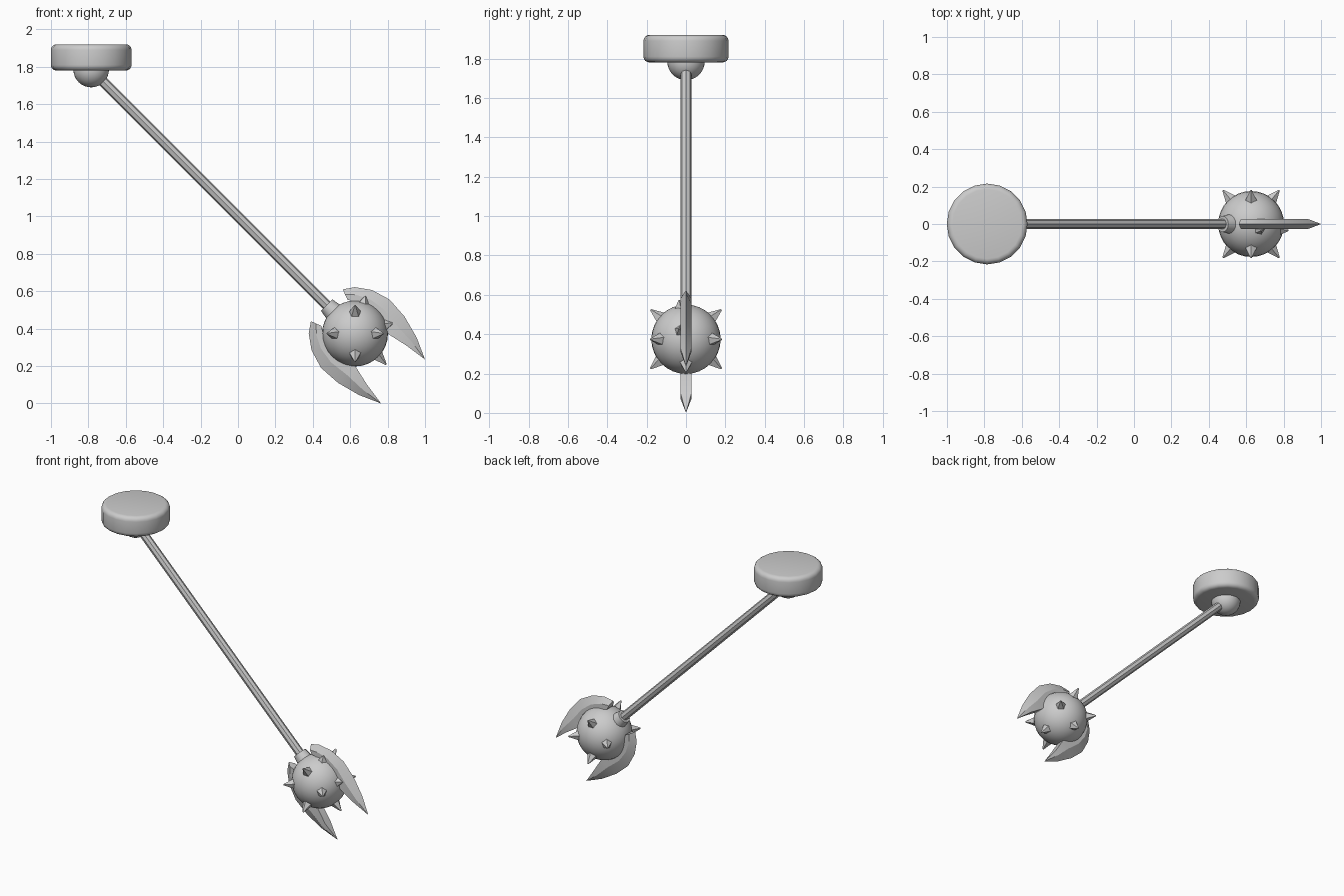
import bpy, bmesh, math
from mathutils import Vector

cube = bpy.data.objects.get("Cube")
if cube:
    bpy.data.objects.remove(cube)

grey = bpy.data.materials.new("plain_grey")
grey.use_nodes = True
grey.diffuse_color = (0.6, 0.6, 0.6, 1)
grey.node_tree.nodes["Principled BSDF"].inputs["Base Color"].default_value = (0.6, 0.6, 0.6, 1)

HUB = Vector((-0.785, 0, 1.785))
BALL = Vector((0.626, 0, 0.374))
AXIS = (BALL - HUB).normalized()
RADIUS = 0.176


def finish(name, smooth_angle=None):
    obj = bpy.context.object
    obj.name = name
    obj.data.materials.append(grey)
    if smooth_angle:
        bpy.ops.object.shade_smooth_by_angle(angle=math.radians(smooth_angle))
    return obj


def cone(name, start, end, r1, r2, sides, smooth_angle=None):
    direction = end - start
    bpy.ops.mesh.primitive_cone_add(
        vertices=sides, radius1=r1, radius2=r2, depth=direction.length,
        location=(start + end) / 2,
        rotation=direction.to_track_quat("Z", "Y").to_euler())
    return finish(name, smooth_angle)


def ball(name, center, radius):
    bpy.ops.mesh.primitive_uv_sphere_add(segments=32, ring_count=16,
                                         radius=radius, location=center)
    return finish(name, 40)


# Rounded disc and its joint
disc = cone("ceiling_disc", HUB + Vector((0, 0, -0.005)), HUB + Vector((0, 0, 0.135)),
            0.216, 0.216, 20)
bevel = disc.modifiers.new("rounded_rim", "BEVEL")
bevel.width = 0.03
bevel.segments = 4
bevel.limit_method = "ANGLE"
bevel.angle_limit = math.radians(40)
bpy.ops.object.modifier_apply(modifier="rounded_rim")
bpy.ops.object.shade_smooth_by_angle(angle=math.radians(40))
ball("joint", HUB, 0.095)

# Shaft, collar and head
cone("shaft", HUB, BALL, 0.028, 0.028, 8)
cone("collar", BALL - AXIS * 0.215, BALL - AXIS * 0.12, 0.043, 0.06, 16, 40)
ball("head", BALL, RADIUS)

# Spikes: four on each side, one at the end, two beside the upper blade
spikes = [(AXIS.x, 0, AXIS.z), (0.2, -0.035, 0.055), (0.055, -0.035, 0.2)]
for side in (-1, 1):
    for s in (-1, 1):
        spikes += [(s * 0.15, side * 0.18, 0), (0, side * 0.18, s * 0.15)]
for i, d in enumerate(spikes):
    d = Vector(d).normalized()
    length = 0.21 if i in (1, 2) else 0.235
    cone(f"spike_{i + 1}", BALL + d * 0.16, BALL + d * length, 0.038, 0.004, 5)

# Curved blades: sharp outer edge, thick inner edge, mirrored across the shaft
OUTER = [(0.56, 0.61), (0.625, 0.622), (0.715, 0.607), (0.81, 0.556),
         (0.89, 0.465), (0.955, 0.353)]
INNER = [(0.585, 0.555), (0.64, 0.54), (0.70, 0.505), (0.75, 0.45),
         (0.805, 0.37), (0.90, 0.31)]
TIP = (1.0, 0.235)
THICK = 0.028


def blade(name, flip):
    bm = bmesh.new()

    def vert(p, y):
        x, z = (1 - p[1], 1 - p[0]) if flip else p
        return bm.verts.new((x, y, z))

    rings = []
    for o, n in zip(OUTER, INNER):
        ridge = (o[0] * 0.5 + n[0] * 0.5, o[1] * 0.5 + n[1] * 0.5)
        rings.append([vert(o, 0), vert(ridge, THICK), vert(n, THICK),
                      vert(n, -THICK), vert(ridge, -THICK)])
    tip = vert(TIP, 0)
    for a, b in zip(rings, rings[1:]):
        for i in range(5):
            j = (i + 1) % 5
            bm.faces.new((a[i], a[j], b[j], b[i]))
    for i in range(5):
        bm.faces.new((rings[-1][i], rings[-1][(i + 1) % 5], tip))
    bm.faces.new(rings[0])
    bmesh.ops.recalc_face_normals(bm, faces=bm.faces)
    mesh = bpy.data.meshes.new(name)
    bm.to_mesh(mesh)
    bm.free()
    obj = bpy.data.objects.new(name, mesh)
    bpy.context.collection.objects.link(obj)
    bpy.ops.object.select_all(action="DESELECT")
    obj.select_set(True)
    bpy.context.view_layer.objects.active = obj
    finish(name, 25)


blade("upper_blade", False)
blade("lower_blade", True)
